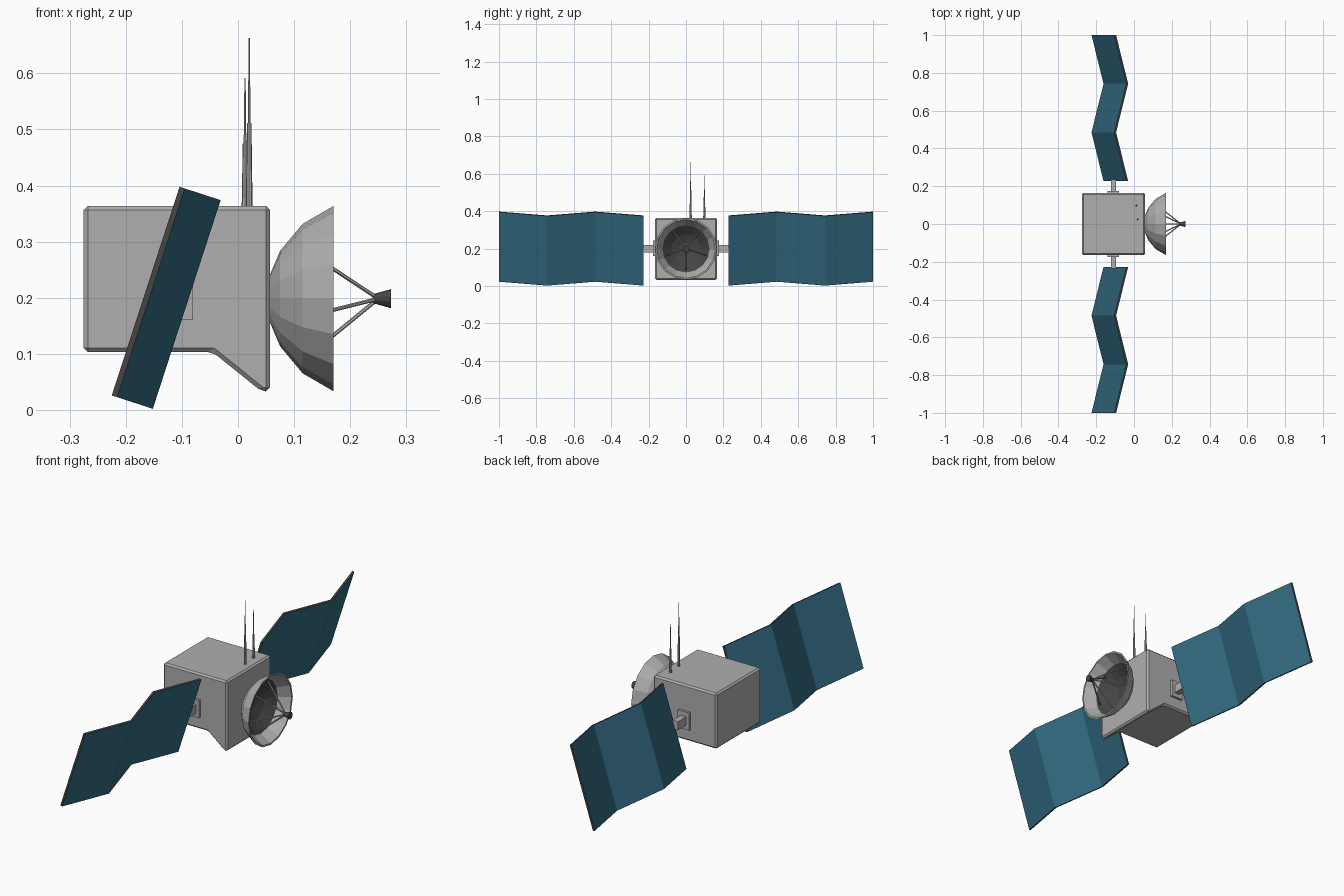
import bpy, bmesh, math
from mathutils import Vector, Matrix

if "Cube" in bpy.data.objects:
    bpy.data.objects.remove(bpy.data.objects["Cube"])


def material(name, rgb):
    m = bpy.data.materials.new(name)
    m.diffuse_color = (*rgb, 1)
    m.use_nodes = True
    m.node_tree.nodes["Principled BSDF"].inputs["Base Color"].default_value = m.diffuse_color
    return m


GREY = material("light_grey", (0.43, 0.43, 0.43))
DARK = material("dark_grey", (0.06, 0.06, 0.06))
TEAL = material("panel_teal", (0.034, 0.155, 0.235))


def finish(name, bm, mats, bevel=0):
    bmesh.ops.recalc_face_normals(bm, faces=bm.faces[:])
    me = bpy.data.meshes.new(name)
    bm.to_mesh(me)
    bm.free()
    for m in mats:
        me.materials.append(m)
    ob = bpy.data.objects.new(name, me)
    bpy.context.collection.objects.link(ob)
    if bevel:
        b = ob.modifiers.new("bevel", "BEVEL")
        b.width, b.segments, b.limit_method = bevel, 1, "ANGLE"
    return ob


def prism(bm, profile, extrude):
    """Extrude a closed 3D outline along a vector; returns the side faces."""
    a = [bm.verts.new(p) for p in profile]
    b = [bm.verts.new(Vector(p) + Vector(extrude)) for p in profile]
    bm.faces.new(a)
    bm.faces.new(b)
    n = len(a)
    return [bm.faces.new((a[i], a[(i + 1) % n], b[(i + 1) % n], b[i])) for i in range(n)]


def box(name, lo, hi, mat):
    bm = bmesh.new()
    (x0, y0, z0), (x1, y1, z1) = lo, hi
    prism(bm, [(x0, y0, z0), (x1, y0, z0), (x1, y0, z1), (x0, y0, z1)], (0, y1 - y0, 0))
    return finish(name, bm, [mat])


def rod(name, p0, p1, r0, r1, mat, sides=6):
    p0, p1 = Vector(p0), Vector(p1)
    d = p1 - p0
    bm = bmesh.new()
    m = Matrix.Translation((p0 + p1) / 2) @ d.to_track_quat("Z", "Y").to_matrix().to_4x4()
    bmesh.ops.create_cone(bm, cap_ends=True, segments=sides, radius1=r0, radius2=r1,
                          depth=d.length, matrix=m)
    return finish(name, bm, [mat])


# Body: side profile with a wedge under the front, extruded across
bm = bmesh.new()
outline = [(-0.275, 0.103), (-0.045, 0.103), (0.042, 0.033), (0.057, 0.033),
           (0.057, 0.364), (-0.275, 0.364)]
prism(bm, [(x, -0.165, z) for x, z in outline], (0, 0.33, 0))
finish("body", bm, [GREY], bevel=0.01)

# Dish: revolved bowl with dark inner rings
AXIS_Z, SIDES = 0.1985, 16
rings = [(0.055, 0.038), (0.075, 0.085), (0.115, 0.133), (0.17, 0.165),
         (0.17, 0.157), (0.119, 0.126), (0.082, 0.078), (0.065, 0.035)]
bm = bmesh.new()
loops = []
for x, r in rings:
    loops.append([bm.verts.new((x, r * math.sin(t), AXIS_Z + r * math.cos(t)))
                  for t in (2 * math.pi * k / SIDES for k in range(SIDES))])
for i in range(len(loops) - 1):
    for k in range(SIDES):
        j = (k + 1) % SIDES
        f = bm.faces.new((loops[i][k], loops[i][j], loops[i + 1][j], loops[i + 1][k]))
        f.material_index = 1 if i >= 5 else 0
bm.faces.new(loops[0])
bm.faces.new(loops[-1]).material_index = 1
finish("dish", bm, [GREY, DARK])

# Dish feed: five struts and a flared horn
for k in range(5):
    t = math.radians(54 + 72 * k)
    c, s = math.cos(t), math.sin(t)
    rod(f"feed_strut_{k + 1}", (0.108, 0.116 * c, AXIS_Z + 0.116 * s),
        (0.245, 0.004 * c, AXIS_Z + 0.004 * s), 0.0035, 0.0035, GREY)
rod("feed_horn", (0.24, 0, AXIS_Z), (0.273, 0, AXIS_Z), 0.008, 0.017, DARK, 10)

# Whip antennas: thick lower half, thin upper half
for i, (x, y, top) in enumerate([(0.0125, 0.098, 0.592), (0.02, 0.025, 0.663)]):
    mid = 0.36 + (top - 0.36) * 0.5
    rod(f"antenna_base_{i + 1}", (x, y, 0.36), (x, y, mid), 0.006, 0.004, GREY, 8)
    rod(f"antenna_tip_{i + 1}", (x, y, mid), (x, y, top), 0.0028, 0.0012, GREY, 6)

# Solar wings: folded, tilted sheets with dark edges, on plates and arms
tilt = math.radians(18)
U = Vector((math.sin(tilt), 0, math.cos(tilt)))
N = Vector((math.cos(tilt), 0, -math.sin(tilt)))
C = Vector((-0.128, 0, 0.2))
HALF, FOLD, THICK = 0.1955, 0.0335, 0.005
folds = [(0.227, FOLD), (0.485, -FOLD), (0.743, FOLD), (1.0, -FOLD)]
for side, label in ((1, "left"), (-1, "right")):
    def at(y, n):
        return C + N * n + Vector((0, side * y, 0)) - U * HALF
    outline = [at(y, n + THICK) for y, n in folds] + [at(y, n - THICK) for y, n in folds[::-1]]
    bm = bmesh.new()
    for i, f in enumerate(prism(bm, outline, U * 2 * HALF)):
        f.material_index = 0 if i in (3, 7) else 1   # broad faces are teal
    finish(f"solar_wing_{label}", bm, [DARK, TEAL])

    def span(a, b):
        return sorted((side * a, side * b))
    y0, y1 = span(0.16, 0.176)
    box(f"wing_plate_{label}", (-0.14, y0, 0.16), (-0.08, y1, 0.243), GREY)
    y0, y1 = span(0.17, 0.236)
    box(f"wing_arm_{label}", (-0.123, y0, 0.18), (-0.095, y1, 0.22), GREY)
